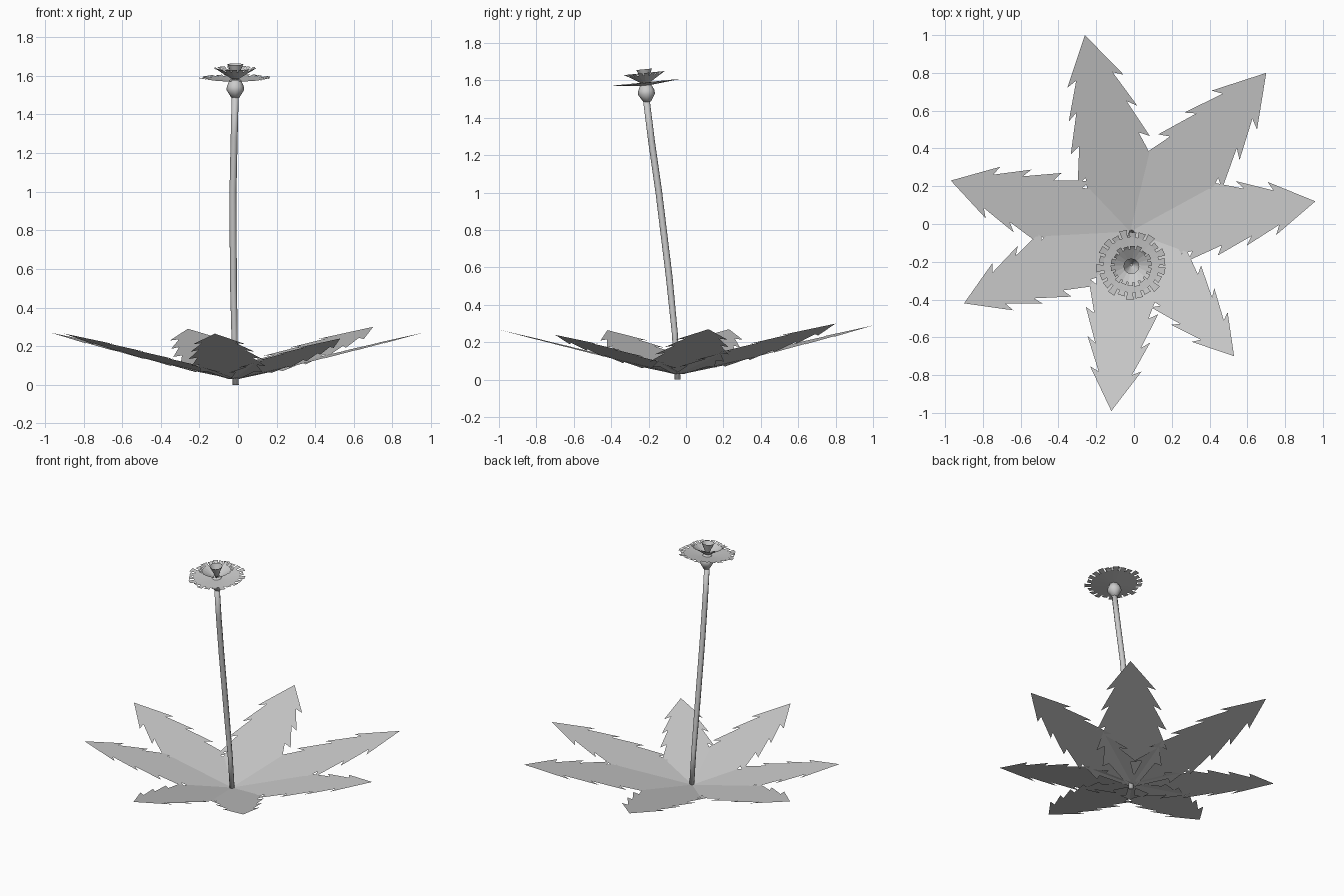
import bpy, bmesh, math
from mathutils import Vector, Matrix

if "Cube" in bpy.data.objects:
    bpy.data.objects.remove(bpy.data.objects["Cube"])

grey = bpy.data.materials.new("pale grey")
grey.diffuse_color = (0.6, 0.6, 0.6, 1)
grey.use_nodes = True
grey.node_tree.nodes["Principled BSDF"].inputs["Base Color"].default_value = grey.diffuse_color


def make(name, bm, matrix=None, smooth=False):
    if matrix:
        bm.transform(matrix)
    me = bpy.data.meshes.new(name)
    bm.to_mesh(me)
    bm.free()
    me.materials.append(grey)
    ob = bpy.data.objects.new(name, me)
    bpy.context.collection.objects.link(ob)
    for p in me.polygons:
        p.use_smooth = smooth
    return ob


def tube(name, rings, sides, matrix=None, caps=True):
    """Skin a list of (x, y, z, radius) rings."""
    bm = bmesh.new()
    loops = []
    for x, y, z, r in rings:
        loops.append([bm.verts.new((x + r * math.cos(2 * math.pi * i / sides),
                                    y + r * math.sin(2 * math.pi * i / sides), z))
                      for i in range(sides)])
    for a, b in zip(loops, loops[1:]):
        for i in range(sides):
            j = (i + 1) % sides
            bm.faces.new((a[i], a[j], b[j], b[i]))
    if caps:
        bm.faces.new(loops[0][::-1])
        bm.faces.new(loops[-1])
    return make(name, bm, matrix, True)


# Rosette: flat toothed leaves, outline given as (fraction back from tip, half width)
ROOT = Vector((-0.02, -0.04, 0.03))
TIPS = [(-0.26, 1.0, 0.29), (0.70, 0.80, 0.30), (0.96, 0.12, 0.27), (0.53, -0.70, 0.24),
        (-0.12, -0.99, 0.265), (-0.90, -0.42, 0.265), (-0.97, 0.23, 0.27)]
EDGE = [(0.235, 0.152), (0.21, 0.098), (0.40, 0.185), (0.365, 0.135), (0.56, 0.213),
        (0.53, 0.16), (0.72, 0.215), (0.69, 0.165), (0.85, 0.18), (0.83, 0.14)]
for n, t in enumerate(TIPS):
    tip = Vector(t)
    axis = ROOT - tip
    side = Vector((axis.y, -axis.x, 0)).normalized()
    k = axis.length / 1.09
    outline = [(0, 0)] + EDGE + [(1, 0.03), (1, -0.03)] + [(a, -w) for a, w in EDGE[::-1]]
    bm = bmesh.new()
    f = bm.faces.new([bm.verts.new(tip + axis * a + side * w * k) for a, w in outline])
    f.normal_update()
    if f.normal.z < 0:
        f.normal_flip()
    bmesh.ops.triangulate(bm, faces=[f])
    make(f"leaf_{n + 1}", bm)

# Leaning stem
tube("stem", [(-0.012, -0.045, 0, 0.016), (-0.018, -0.06, 0.25, 0.016),
              (-0.024, -0.09, 0.55, 0.018), (-0.026, -0.145, 1.0, 0.018),
              (-0.02, -0.185, 1.28, 0.018), (-0.014, -0.215, 1.52, 0.018)], 8)

# Flower head, tilted towards the front
HEAD = Matrix.Translation((-0.014, -0.215, 1.57)) @ Matrix.Rotation(0.1, 4, 'X')
tube("flower_base", [(0, 0, -0.085, 0.02), (0, 0, -0.045, 0.045),
                     (0, 0, -0.025, 0.044), (0, 0, 0.01, 0.028)], 8, HEAD)


def petals(name, count, r0, z0, rn, zn, r1, z1):
    """Cone of petals with square-notched tips."""
    bm = bmesh.new()

    def pt(r, z, a):
        return bm.verts.new((r * math.cos(a), r * math.sin(a), z))
    step = 2 * math.pi / count
    for i in range(count):
        a = i * step
        long = 1 + 0.05 * math.sin(i * 2.4)
        # ring sector, then raised tooth
        p, q, m = pt(r0, z0, a), pt(r0, z0, a + step), a + step * 0.68
        u, v, w = pt(rn, zn, a), pt(rn, zn, m), pt(rn, zn, a + step)
        bm.faces.new((p, u, v, w, q))
        bm.faces.new((u, pt(r1 * long, z1, a - step * 0.05),
                      pt(r1 * long, z1, m + step * 0.05), v))
    bmesh.ops.remove_doubles(bm, verts=bm.verts, dist=0.0002)
    make(name, bm, HEAD)


petals("outer_petals", 22, 0.02, 0.003, 0.148, 0.015, 0.18, 0.02)
petals("middle_petals", 18, 0.02, 0.015, 0.09, 0.058, 0.108, 0.07)
# Central funnel of florets
tube("centre_florets", [(0, 0, 0.01, 0.006), (0, 0, 0.09, 0.042)], 12, HEAD, False)
